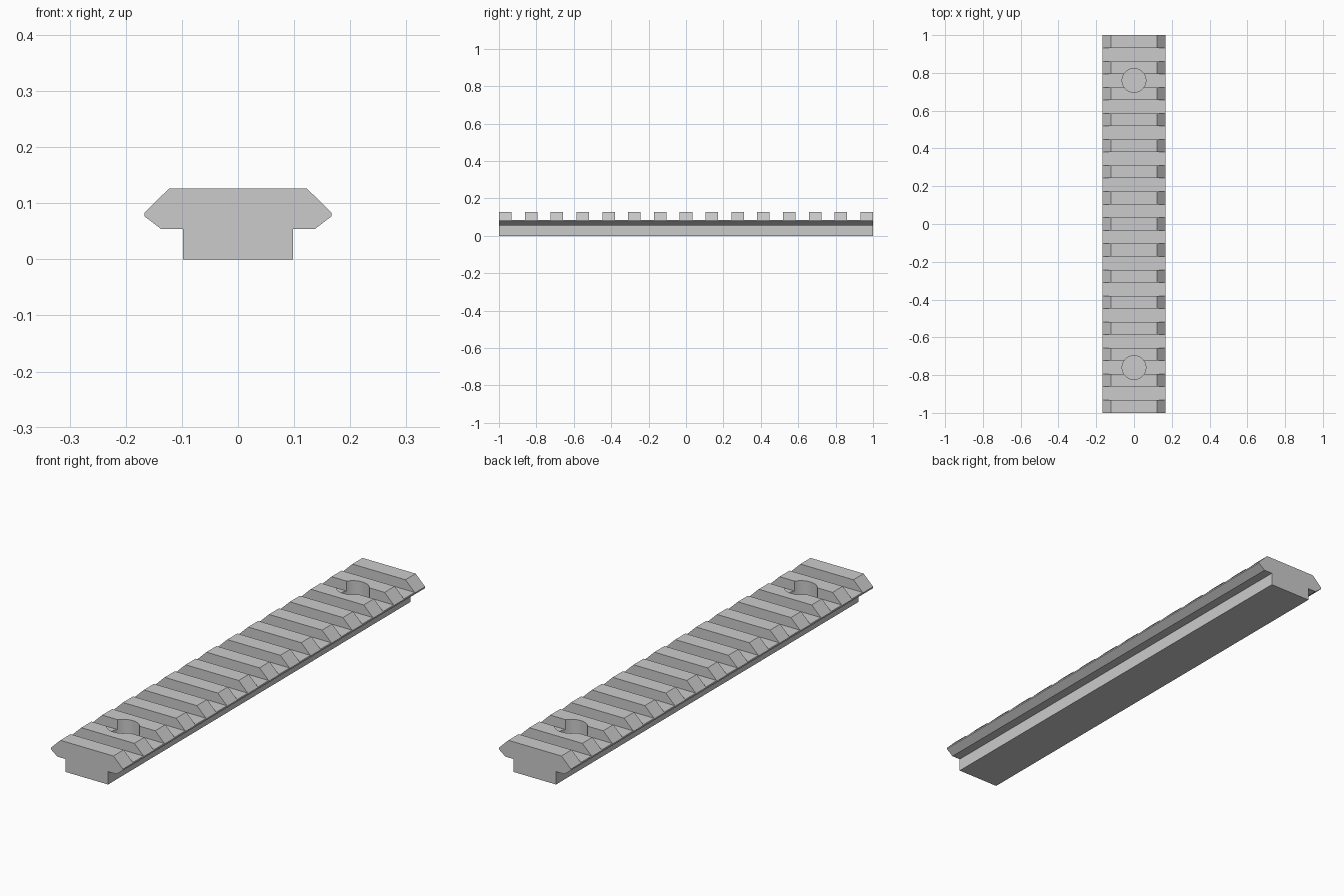
import bpy, bmesh
from mathutils import Matrix

if "Cube" in bpy.data.objects:
    bpy.data.objects.remove(bpy.data.objects["Cube"])

PITCH, SLOT_W, SLOT_Z = 0.138, 0.071, 0.0845
HOLE_Y, HOLE_R, HOLE_Z = 0.76, 0.063, 0.04


def make_object(name, bm):
    bmesh.ops.recalc_face_normals(bm, faces=bm.faces)
    mesh = bpy.data.meshes.new(name)
    bm.to_mesh(mesh)
    bm.free()
    ob = bpy.data.objects.new(name, mesh)
    bpy.context.collection.objects.link(ob)
    return ob


def cut(target, cutter):
    mod = target.modifiers.new(cutter.name, 'BOOLEAN')
    mod.operation = 'DIFFERENCE'
    mod.solver = 'EXACT'
    mod.object = cutter
    bpy.context.view_layer.objects.active = target
    bpy.ops.object.modifier_apply(modifier=mod.name)
    bpy.data.objects.remove(cutter)


# Rail body: half cross-section mirrored, then extruded along y
half = [(0.098, 0), (0.098, 0.054), (0.137, 0.054), (0.167, 0.077),
        (0.167, 0.083), (0.123, 0.126)]
outline = half + [(-x, z) for x, z in reversed(half)]
bm = bmesh.new()
face = bm.faces.new([bm.verts.new((x, -1, z)) for x, z in outline])
ext = bmesh.ops.extrude_face_region(bm, geom=[face])
bmesh.ops.translate(bm, vec=(0, 2, 0),
                    verts=[v for v in ext['geom'] if isinstance(v, bmesh.types.BMVert)])
rail = make_object("slotted_rail", bm)

# Fourteen cross slots
bm = bmesh.new()
for i in range(14):
    m = Matrix.Translation((0, (i - 6.5) * PITCH, SLOT_Z + 0.1))
    bmesh.ops.create_cube(bm, size=1, matrix=m @ Matrix.Diagonal((0.6, SLOT_W, 0.2, 1)))
slots = make_object("slot_cutter", bm)
slots.hide_render = True
cut(rail, slots)

# Two blind screw recesses
bm = bmesh.new()
for s in (-1, 1):
    bmesh.ops.create_cone(bm, cap_ends=True, segments=32, radius1=HOLE_R, radius2=HOLE_R,
                          depth=0.2, matrix=Matrix.Translation((0, s * HOLE_Y, HOLE_Z + 0.1)))
holes = make_object("screw_recess_cutter", bm)
holes.hide_render = True
cut(rail, holes)

# Smooth recess walls, crisp edges elsewhere
bpy.ops.object.select_all(action='DESELECT')
rail.select_set(True)
bpy.context.view_layer.objects.active = rail
bpy.ops.object.shade_smooth_by_angle(angle=0.5)
